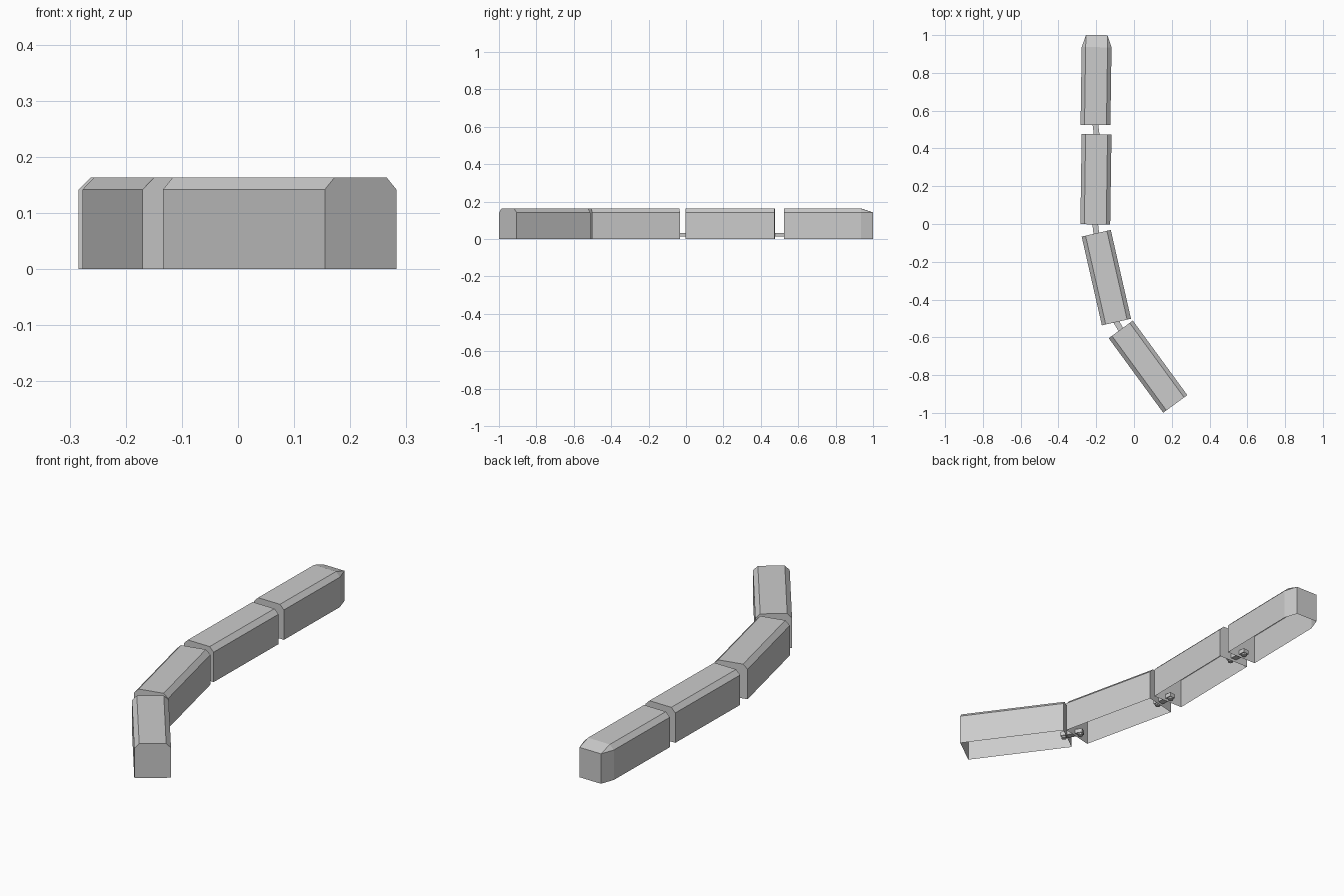
import bpy, bmesh, math
from mathutils import Vector, Matrix

if "Cube" in bpy.data.objects:
    bpy.data.objects.remove(bpy.data.objects["Cube"])

HALF, TOP, SHOULDER, CHAMFER = 0.079, 0.163, 0.142, 0.021


def finish(name, bm, matrix):
    bmesh.ops.recalc_face_normals(bm, faces=bm.faces)
    mesh = bpy.data.meshes.new(name)
    bm.to_mesh(mesh)
    bm.free()
    obj = bpy.data.objects.new(name, mesh)
    obj.matrix_world = matrix
    bpy.context.collection.objects.link(obj)


def along(a, b):
    """Frame at a with local +y pointing to b; also returns the distance."""
    d = Vector(b) - Vector(a)
    turn = math.atan2(-d.x, d.y)
    return Matrix.Translation((a[0], a[1], 0)) @ Matrix.Rotation(turn, 4, 'Z'), d.length


def section(bm, y, half, roof_half, shoulder, roof):
    pts = [(-half, 0), (-half, shoulder), (-roof_half, roof),
           (roof_half, roof), (half, shoulder), (half, 0)]
    return [bm.verts.new((x, y, z)) for x, z in pts]


# Car shell: chamfered roof, closed ends, open underside
def car(name, rear, front, nose=False):
    matrix, length = along(rear, front)
    bm = bmesh.new()
    body_end = length - 0.064 if nose else length
    rings = [section(bm, y, HALF, HALF - CHAMFER, SHOULDER, TOP) for y in (0, body_end)]
    if nose:
        # tapered front with a sloping brow
        rings.append(section(bm, length, 0.057, 0.057, SHOULDER, SHOULDER))
    for a, b in zip(rings, rings[1:]):
        for i in range(5):
            bm.faces.new((a[i], a[i + 1], b[i + 1], b[i]))
    bm.faces.new(rings[0])
    bm.faces.new(rings[-1])
    bmesh.ops.remove_doubles(bm, verts=bm.verts, dist=0.0005)
    bmesh.ops.dissolve_degenerate(bm, edges=bm.edges, dist=0.0005)
    finish(name, bm, matrix)


# Coupling: flat bar through both end walls, with a small pin at each end
def coupling(name, a, b):
    matrix, gap = along(a, b)
    bm = bmesh.new()
    mid = Matrix.Translation((0, gap / 2, 0.023))
    bmesh.ops.create_cube(bm, size=1, matrix=mid @ Matrix.Diagonal((0.03, gap + 0.06, 0.02, 1)))
    for y in (-0.018, gap + 0.018):
        bmesh.ops.create_cone(bm, cap_ends=True, segments=8, radius1=0.012, radius2=0.012,
                              depth=0.01, matrix=Matrix.Translation((0, y, 0.009)))
    finish(name, bm, matrix)


# Rear and front centre of each car on the curving track
cars = [("lead_car", (-0.204, 0.524), (-0.197, 1.0)),
        ("second_car", (-0.205, -0.002), (-0.198, 0.475)),
        ("third_car", (-0.093, -0.519), (-0.2, -0.049)),
        ("tail_car", (0.2185, -0.9525), (-0.07, -0.558))]
for i, (name, rear, front) in enumerate(cars):
    car(name, rear, front, nose=(i == 0))
    if i:
        coupling(f"coupling_{i}", front, cars[i - 1][1])
